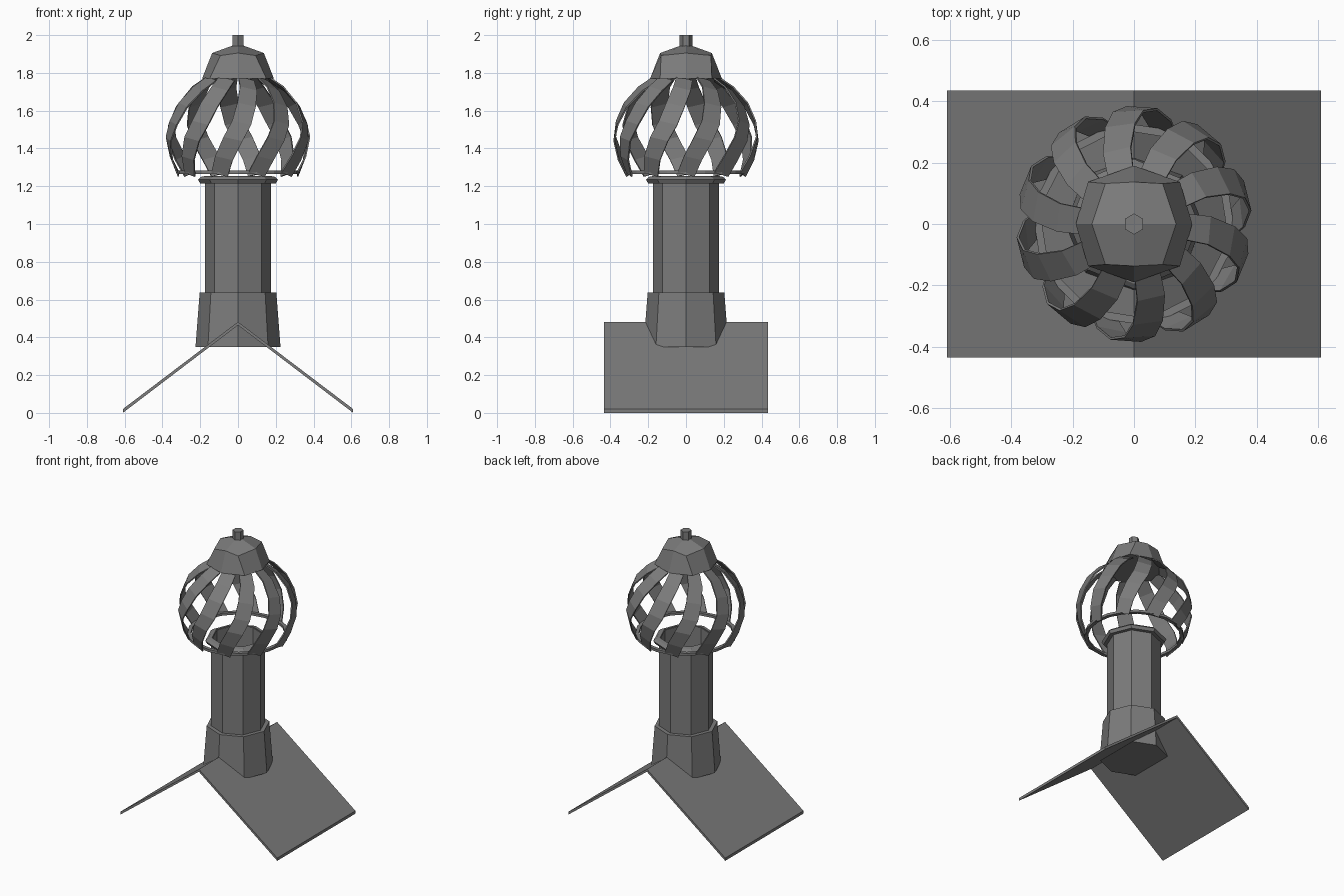
import bpy
from math import sin, cos, radians, pi

if "Cube" in bpy.data.objects:
    bpy.data.objects.remove(bpy.data.objects["Cube"])

# Dark grey painted metal shared by all parts
metal = bpy.data.materials.new("dark_metal")
metal.diffuse_color = (0.2, 0.2, 0.2, 1)
metal.use_nodes = True
metal.node_tree.nodes["Principled BSDF"].inputs["Base Color"].default_value = metal.diffuse_color


def mesh_object(name, verts, faces):
    mesh = bpy.data.meshes.new(name)
    mesh.from_pydata(verts, [], faces)
    mesh.update()
    mesh.materials.append(metal)
    obj = bpy.data.objects.new(name, mesh)
    bpy.context.collection.objects.link(obj)
    return obj


def lathe(name, profile, sides, start=0, cap_bottom=False, cap_top=False, closed=False):
    """Revolve an (r, z) profile around z with flat sides."""
    verts = [(r * cos(start + 2 * pi * k / sides), r * sin(start + 2 * pi * k / sides), z)
             for r, z in profile for k in range(sides)]
    n = len(profile)
    faces = []
    for i in range(n if closed else n - 1):
        a, b = i * sides, (i + 1) % n * sides
        for k in range(sides):
            m = (k + 1) % sides
            faces.append((a + k, a + m, b + m, b + k))
    if cap_bottom:
        faces.append(tuple(reversed(range(sides))))
    if cap_top:
        faces.append(tuple(range((n - 1) * sides, n * sides)))
    return mesh_object(name, verts, faces)


# Pitched roof piece: chevron section extruded along y
chevron = [(-0.61, 0.02), (0, 0.482), (0.61, 0.02), (0.61, 0.0), (0, 0.464), (-0.61, 0.0)]
roof_verts = [(x, y, z) for y in (-0.435, 0.435) for x, z in chevron]
roof_faces = [(i, i + 6, (i + 1) % 6 + 6, (i + 1) % 6) for i in range(6)]
roof_faces += [(0, 1, 4, 5), (1, 2, 3, 4), (11, 10, 7, 6), (10, 9, 8, 7)]
mesh_object("roof", roof_verts, roof_faces)

# Collar and pipe
lathe("collar", [(0.225, 0.35), (0.203, 0.637), (0.17, 0.637)], 8, cap_bottom=True)
lathe("pipe", [(0.175, 0.35), (0.175, 1.25), (0.165, 1.25), (0.165, 0.6)], 8)
lathe("pipe_rim", [(0.172, 1.215), (0.2, 1.215), (0.212, 1.235), (0.195, 1.25),
                   (0.168, 1.255), (0.168, 1.23)], 8, closed=True)

# Ring carrying the lower blade ends
lathe("blade_ring", [(0.3, 1.265), (0.325, 1.265), (0.325, 1.282), (0.3, 1.282)], 20, closed=True)

# Ten twisted blades: (radius, height, twist in degrees, width)
path = [(0.165, 1.768, 15, 0.085), (0.245, 1.715, 13, 0.092), (0.322, 1.63, 8, 0.098),
        (0.365, 1.535, 3, 0.1), (0.378, 1.45, -4, 0.1), (0.355, 1.35, -12, 0.095),
        (0.315, 1.262, -18, 0.09)]
verts, faces = [], []
for b in range(10):
    base = len(verts)
    for r, z, twist, w in path:
        a = radians(90 + 36 * b + twist)
        for s in (-0.5, 0.5):
            verts.append((r * cos(a) - s * w * sin(a), r * sin(a) + s * w * cos(a), z - s * 0.022))
    for i in range(len(path) - 1):
        j = base + 2 * i
        faces.append((j, j + 2, j + 3, j + 1))
blades = mesh_object("blades", verts, faces)
solid = blades.modifiers.new("thickness", 'SOLIDIFY')
solid.thickness = 0.008
solid.offset = 0

# Faceted dome: eight-sided skirt, four-quad crown
skirt = [(0.19, 0), (0.15, 0.137), (0, 0.19), (-0.15, 0.137),
         (-0.19, 0), (-0.15, -0.137), (0, -0.19), (0.15, -0.137)]
crown = [(0.137, 0, 1.905), (0.093, 0.132, 1.892), (0, 0.137, 1.905), (-0.093, 0.132, 1.892),
         (-0.137, 0, 1.905), (-0.093, -0.132, 1.892), (0, -0.137, 1.905), (0.093, -0.132, 1.892)]
dome_verts = [(x, y, 1.77) for x, y in skirt] + crown + [(0, 0, 1.955)]
dome_faces = [(k, (k + 1) % 8, (k + 1) % 8 + 8, k + 8) for k in range(8)]
dome_faces += [(16, 8 + k, 9 + k, 8 + (k + 2) % 8) for k in (0, 2, 4, 6)]
dome_faces.append(tuple(range(7, -1, -1)))
mesh_object("dome", dome_verts, dome_faces)

# Top stub
lathe("stub", [(0.034, 1.93), (0.034, 2.0)], 6, start=pi / 2, cap_bottom=True, cap_top=True)
